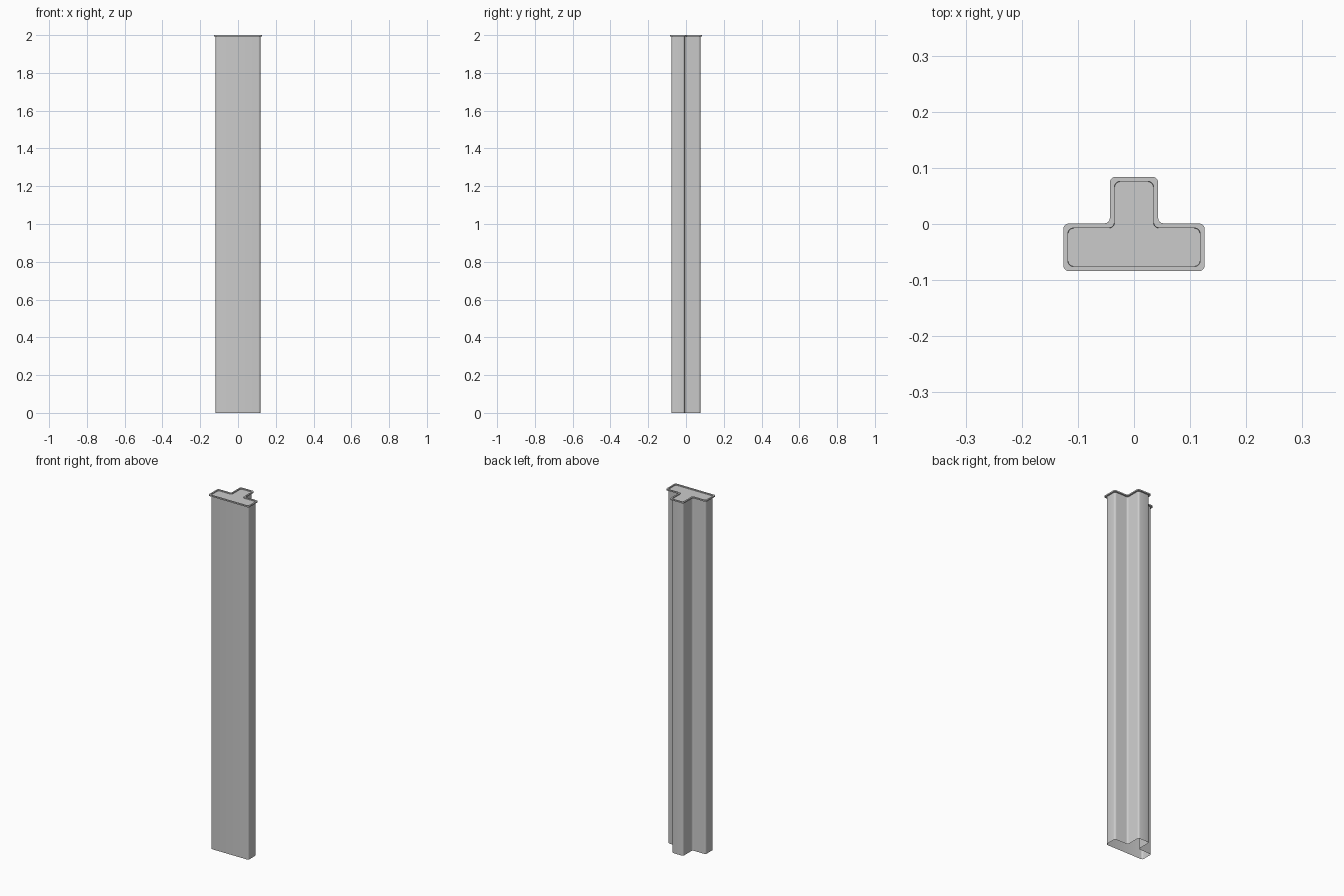
import bpy, bmesh, math
from mathutils import Vector

if "Cube" in bpy.data.objects:
    bpy.data.objects.remove(bpy.data.objects["Cube"])

LIP = 0.008  # overhang of the top rim
TOP = 2.0
THICK = 0.007


def t_outline(grow, radius=0.01, steps=4):
    """Rounded T outline, counter-clockwise; grow offsets it outward."""
    w, s, y0, y1, ys = 0.118 + grow, 0.035 + grow, -0.076 - grow, 0.076 + grow, -0.007 + grow
    corners = [Vector(c) for c in ((-w, y0), (w, y0), (w, ys), (s, ys),
                                   (s, y1), (-s, y1), (-s, ys), (-w, ys))]
    pts = []
    for i, c in enumerate(corners):
        a = (corners[i - 1] - c).normalized() * radius
        b = (corners[(i + 1) % len(corners)] - c).normalized() * radius
        for k in range(steps + 1):
            t = math.pi / 2 * k / steps
            pts.append(c + a * (1 - math.sin(t)) + b * (1 - math.cos(t)))
    return pts


def loft(name, rings, cap=False):
    """Skin a stack of (grow, z) outlines, optionally closing the last one."""
    bm = bmesh.new()
    loops = [[bm.verts.new((p.x, p.y, z)) for p in t_outline(g)] for g, z in rings]
    n = len(loops[0])
    for lo, hi in zip(loops, loops[1:]):
        for i in range(n):
            j = (i + 1) % n
            bm.faces.new((lo[i], lo[j], hi[j], hi[i]))
    if cap:
        bm.faces.new(loops[-1])
    mesh = bpy.data.meshes.new(name)
    bm.to_mesh(mesh)
    bm.free()
    obj = bpy.data.objects.new(name, mesh)
    bpy.context.collection.objects.link(obj)
    bpy.context.view_layer.objects.active = obj
    obj.select_set(True)
    bpy.ops.object.shade_smooth_by_angle(angle=math.radians(35))
    obj.select_set(False)
    return obj


# Long T-section sleeve, open at the bottom
loft("sleeve", [(0, 0), (0, TOP - THICK)])

# Thin overhanging rim around the top, with the recessed end panel inside it
loft("top_rim_and_panel", [(0, TOP - THICK), (LIP, TOP - THICK), (LIP, TOP),
                           (0, TOP), (-0.0005, TOP - THICK + 0.002)], cap=True)
